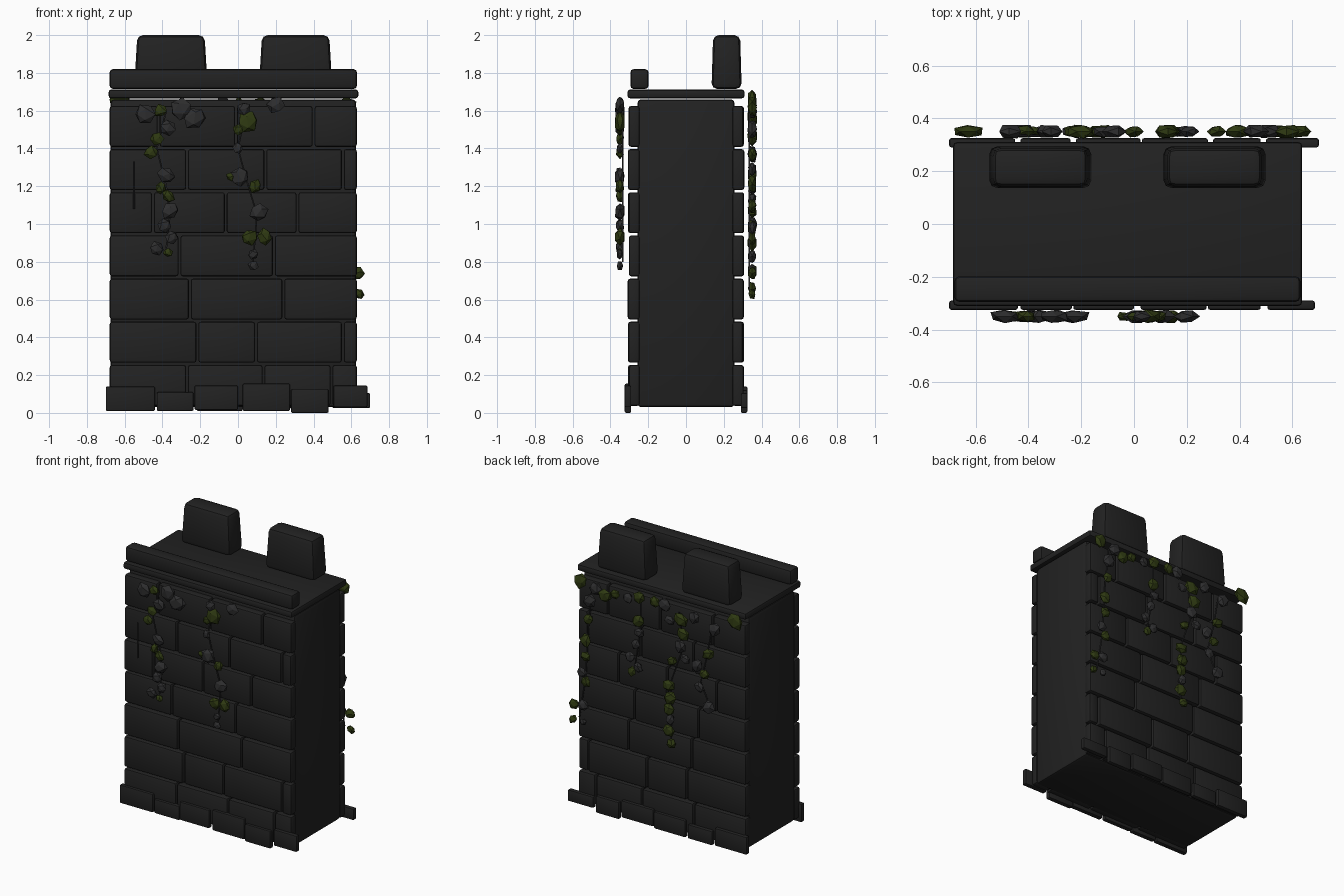
import bpy, bmesh, random
from mathutils import Vector, Matrix

random.seed(4)
if "Cube" in bpy.data.objects:
    bpy.data.objects.remove(bpy.data.objects["Cube"], do_unlink=True)


def material(name, rgb):
    m = bpy.data.materials.new(name)
    m.use_nodes = True
    m.diffuse_color = (*rgb, 1)
    bsdf = m.node_tree.nodes["Principled BSDF"]
    bsdf.inputs["Base Color"].default_value = (*rgb, 1)
    bsdf.inputs["Roughness"].default_value = 0.9
    return m


stone = material("dark stone", (0.016, 0.016, 0.016))
green = material("ivy green", (0.028, 0.042, 0.006))
grey = material("withered grey", (0.027, 0.027, 0.028))


def finish(bm, name, mat, smooth=True):
    mesh = bpy.data.meshes.new(name)
    bm.to_mesh(mesh)
    bm.free()
    mesh.materials.append(mat)
    obj = bpy.data.objects.new(name, mesh)
    bpy.context.collection.objects.link(obj)
    if smooth:
        bpy.ops.object.select_all(action='DESELECT')
        obj.select_set(True)
        bpy.context.view_layer.objects.active = obj
        bpy.ops.object.shade_smooth_by_angle(angle=0.6)
    return obj


def add_block(bm, x, y, z, bevel=0.012, taper=0.0):
    """Rounded box between (min, max) pairs, optionally narrower at the top."""
    part = bmesh.new()
    bmesh.ops.create_cube(part, size=1)
    for v in part.verts:
        shrink = taper if v.co.z > 0 else 0
        cx, cy = sum(x) / 2, sum(y) / 2
        v.co = Vector((cx + v.co.x * (x[1] - x[0] - 2 * shrink),
                       cy + v.co.y * (y[1] - y[0] - shrink),
                       z[1] if v.co.z > 0 else z[0]))
    bmesh.ops.bevel(part, geom=part.edges[:], offset=bevel, segments=2,
                    profile=0.5, affect='EDGES')
    temp = bpy.data.meshes.new("temp")
    part.to_mesh(temp)
    part.free()
    bm.from_mesh(temp)
    bpy.data.meshes.remove(temp)


def block(name, x, y, z, bevel=0.012, taper=0.0):
    bm = bmesh.new()
    add_block(bm, x, y, z, bevel, taper)
    return finish(bm, name, stone)


# Wall body, walkway slab and parapets
LEFT, RIGHT = -0.68, 0.63
block("wall_core", (LEFT + 0.005, RIGHT - 0.005), (-0.257, 0.257), (0.03, 1.66), 0.02)
block("walkway_slab", (LEFT - 0.005, 0.637), (-0.31, 0.31), (1.665, 1.712), 0.014)
block("front_parapet", (LEFT, RIGHT), (-0.295, -0.198), (1.715, 1.82), 0.018)
for label, start in (("right", -0.55), ("left", 0.11)):
    block(label + "_merlon", (start, start + 0.39), (0.135, 0.295), (1.715, 2.0), 0.03, 0.017)

# Brick facing: joints of each course from the top down
courses = [(-0.42, -0.01, 0.40), (-0.27, 0.145, 0.555), (-0.45, -0.065, 0.315),
           (-0.31, 0.19), (-0.255, 0.24), (-0.215, 0.095, 0.555), (-0.27, 0.135, 0.495)]
COURSE = 0.2285
for label, side in (("front", -1), ("back", 1)):
    bm = bmesh.new()
    for i, joints in enumerate(courses):
        top = 1.625 - i * COURSE
        edges = (LEFT - 0.004, *joints, RIGHT + 0.004)
        for a, b in zip(edges, edges[1:]):
            face = side * (0.305 + random.uniform(-0.004, 0.004))
            add_block(bm, (a + 0.005, b - 0.005), sorted((face, side * 0.245)),
                      (top - COURSE + 0.012, top), 0.013)
    finish(bm, label + "_bricks", stone)

# Uneven footing stones: start, end, bottom, top
footings = {
    "front": (-1, [(-0.70, -0.44, 0.01, 0.14), (-0.43, -0.235, 0.01, 0.11),
                   (-0.23, 0, 0.015, 0.145), (0.025, 0.275, 0.01, 0.155),
                   (0.28, 0.48, 0, 0.125), (0.505, 0.685, 0.03, 0.145)]),
    "back": (1, [(0.50, 0.70, 0.025, 0.105), (0.30, 0.48, 0, 0.12),
                 (0.03, 0.28, 0.02, 0.14), (-0.22, 0.025, 0.01, 0.13),
                 (-0.43, -0.24, 0.01, 0.11), (-0.70, -0.45, 0.015, 0.14)])}
for label, (side, stones) in footings.items():
    bm = bmesh.new()
    for a, b, low, high in stones:
        add_block(bm, (a, b), sorted((side * 0.29, side * 0.325)), (low, high), 0.008)
    finish(bm, label + "_footing", stone)


# Hanging ivy
def leaves(name, mat, side, spots):
    bm = bmesh.new()
    for x, z, size in spots:
        made = bmesh.ops.create_icosphere(bm, subdivisions=1, radius=1)["verts"]
        turn = Matrix.Rotation(random.uniform(0, 6), 3, 'Y')
        stretch = random.uniform(0.8, 1.0)
        for v in made:
            p = v.co * random.uniform(0.85, 1.1)
            p = turn @ Vector((p.x * size, p.y * min(0.028, size * 0.6), p.z * size * stretch))
            v.co = p + Vector((x, side * 0.35, z))
    finish(bm, name, mat, smooth=False)


def stem(name, side, points):
    curve = bpy.data.curves.new(name, 'CURVE')
    curve.dimensions = '3D'
    curve.bevel_depth = 0.005
    curve.bevel_resolution = 1
    line = curve.splines.new('POLY')
    line.points.add(len(points) - 1)
    for p, (x, z) in zip(line.points, points):
        p.co = (x, side * 0.335, z, 1)
    curve.materials.append(grey)
    bpy.context.collection.objects.link(bpy.data.objects.new(name, curve))


leaves("front_green_leaves", green, -1, [
    (-0.41, 1.6, .04), (-0.43, 1.45, .04), (-0.46, 1.38, .04), (-0.41, 1.19, .04),
    (-0.37, 1.15, .04), (-0.37, 0.85, .03), (0.05, 1.54, .06), (0, 1.5, .03),
    (-0.04, 1.25, .03), (0.09, 1.2, .04), (0.06, 0.93, .05), (0.14, 0.93, .05)])
leaves("front_grey_leaves", grey, -1, [
    (-0.49, 1.58, .06), (-0.37, 1.51, .05), (-0.3, 1.61, .06), (-0.23, 1.56, .07),
    (-0.38, 1.26, .05), (-0.36, 1.07, .05), (-0.39, 0.99, .04), (-0.35, 0.93, .04),
    (-0.43, 0.87, .04), (0.03, 1.61, .04), (0, 1.4, .03), (0.01, 1.25, .06),
    (0.11, 1.06, .05), (0.08, 0.84, .03), (0.08, 0.78, .03), (0.2, 1.63, .05)])
leaves("back_green_leaves", green, 1, [
    (0.58, 1.62, .06), (0.39, 1.57, .05), (0.52, 1.37, .04), (0.54, 1.21, .05),
    (0.54, 1.1, .04), (0.54, 0.92, .04), (0.63, 0.74, .04), (0.64, 0.63, .035),
    (0.31, 1.6, .04), (0.12, 1.63, .05), (0.13, 1.46, .05), (0.18, 1.09, .04),
    (0, 1.63, .04), (-0.2, 1.56, .06), (-0.22, 1.46, .05), (-0.14, 1.25, .04),
    (-0.11, 1.07, .05), (-0.12, 0.98, .05), (-0.11, 0.9, .05), (-0.11, 0.75, .05),
    (-0.13, 0.66, .04), (-0.42, 1.37, .05), (-0.39, 1.22, .04), (-0.63, 1.66, .065)])
leaves("back_grey_leaves", grey, 1, [
    (0.51, 1.5, .05), (0.46, 1.6, .05), (0.57, 0.98, .04), (0.56, 0.75, .04),
    (0.56, 0.63, .03), (0.21, 1.6, .04), (0.12, 1.38, .04), (0.15, 1.29, .04),
    (0.19, 1.19, .04), (0.13, 1.13, .04), (-0.08, 1.63, .05), (-0.12, 1.53, .04),
    (-0.2, 1.37, .05), (-0.24, 1.29, .04), (-0.12, 0.83, .04), (-0.31, 1.6, .05),
    (-0.47, 1.56, .06), (-0.33, 1.27, .05), (-0.35, 1.12, .04), (-0.42, 1, .05)])
stem("front_stem_a", -1, [(-0.38, 1.6), (-0.43, 1.4), (-0.38, 1.2), (-0.36, 1.05), (-0.38, 0.87)])
stem("front_stem_b", -1, [(0.04, 1.6), (0, 1.4), (0.04, 1.25), (0.1, 1.05), (0.08, 0.8)])
stem("front_stem_c", -1, [(-0.55, 1.33), (-0.55, 1.08)])
stem("back_stem_a", 1, [(0.5, 1.6), (0.53, 1.3), (0.55, 0.95), (0.6, 0.65)])
stem("back_stem_b", 1, [(0.12, 1.6), (0.12, 1.4), (0.17, 1.1)])
stem("back_stem_c", 1, [(-0.18, 1.6), (-0.21, 1.35), (-0.12, 1.1), (-0.12, 0.67)])
stem("back_stem_d", 1, [(-0.44, 1.57), (-0.4, 1.35), (-0.35, 1.15), (-0.42, 1)])
